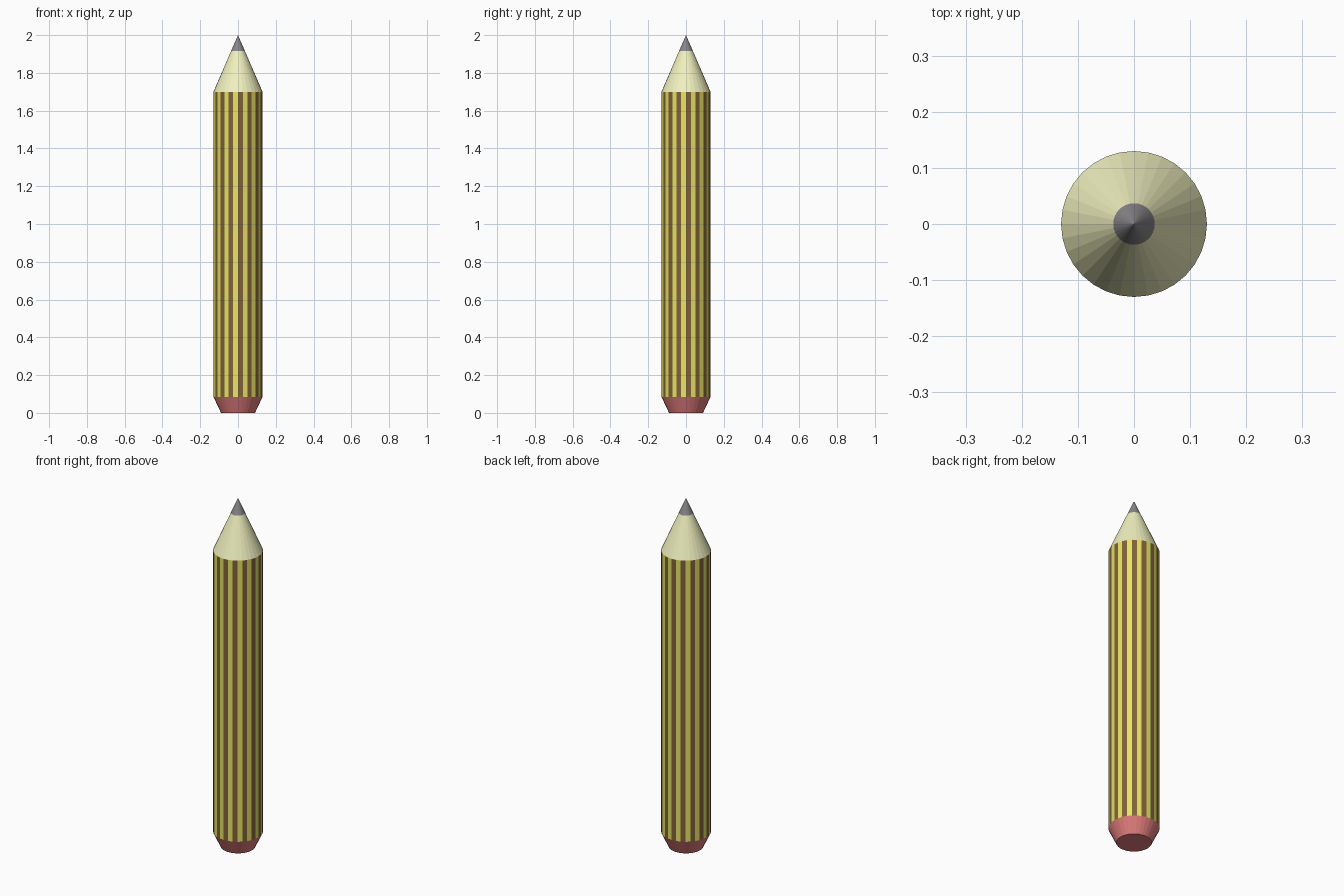
import bpy, bmesh
from math import cos, sin, tau

if "Cube" in bpy.data.objects:
    bpy.data.objects.remove(bpy.data.objects["Cube"])

SIDES = 32


def material(name, rgb):
    m = bpy.data.materials.new(name)
    m.diffuse_color = (*rgb, 1)
    m.use_nodes = True
    m.node_tree.nodes["Principled BSDF"].inputs["Base Color"].default_value = m.diffuse_color
    return m


def section(name, lower, upper, mats, cap_bottom=False):
    """Flat-sided band between two (radius, z) rings; materials alternate per side."""
    bm = bmesh.new()

    def ring(r, z):
        if r == 0:
            return [bm.verts.new((0, 0, z))] * SIDES
        return [bm.verts.new((r * cos(tau * i / SIDES), r * sin(tau * i / SIDES), z))
                for i in range(SIDES)]

    a, b = ring(*lower), ring(*upper)
    for i in range(SIDES):
        j = (i + 1) % SIDES
        corners = [a[i], a[j], b[j]] + ([b[i]] if b[i] is not b[j] else [])
        bm.faces.new(corners).material_index = i % len(mats)
    if cap_bottom:
        bm.faces.new(a[::-1])
    mesh = bpy.data.meshes.new(name)
    bm.to_mesh(mesh)
    bm.free()
    for m in mats:
        mesh.materials.append(m)
    obj = bpy.data.objects.new(name, mesh)
    bpy.context.collection.objects.link(obj)
    return obj


yellow = material("yellow_paint", (0.80, 0.78, 0.13))
brown = material("brown_paint", (0.22, 0.12, 0.04))
wood = material("wood", (0.87, 0.87, 0.52))
graphite = material("graphite", (0.25, 0.24, 0.25))
red = material("red_paint", (0.75, 0.20, 0.20))

# Tapered red end, striped shaft, sharpened wood, lead point
section("end_cap", (0.09, 0), (0.13, 0.085), [red], cap_bottom=True)
section("shaft", (0.13, 0.085), (0.13, 1.70), [brown, yellow])
section("sharpened_wood", (0.13, 1.70), (0.037, 1.915), [wood])
section("lead_point", (0.037, 1.915), (0, 2.0), [graphite])
